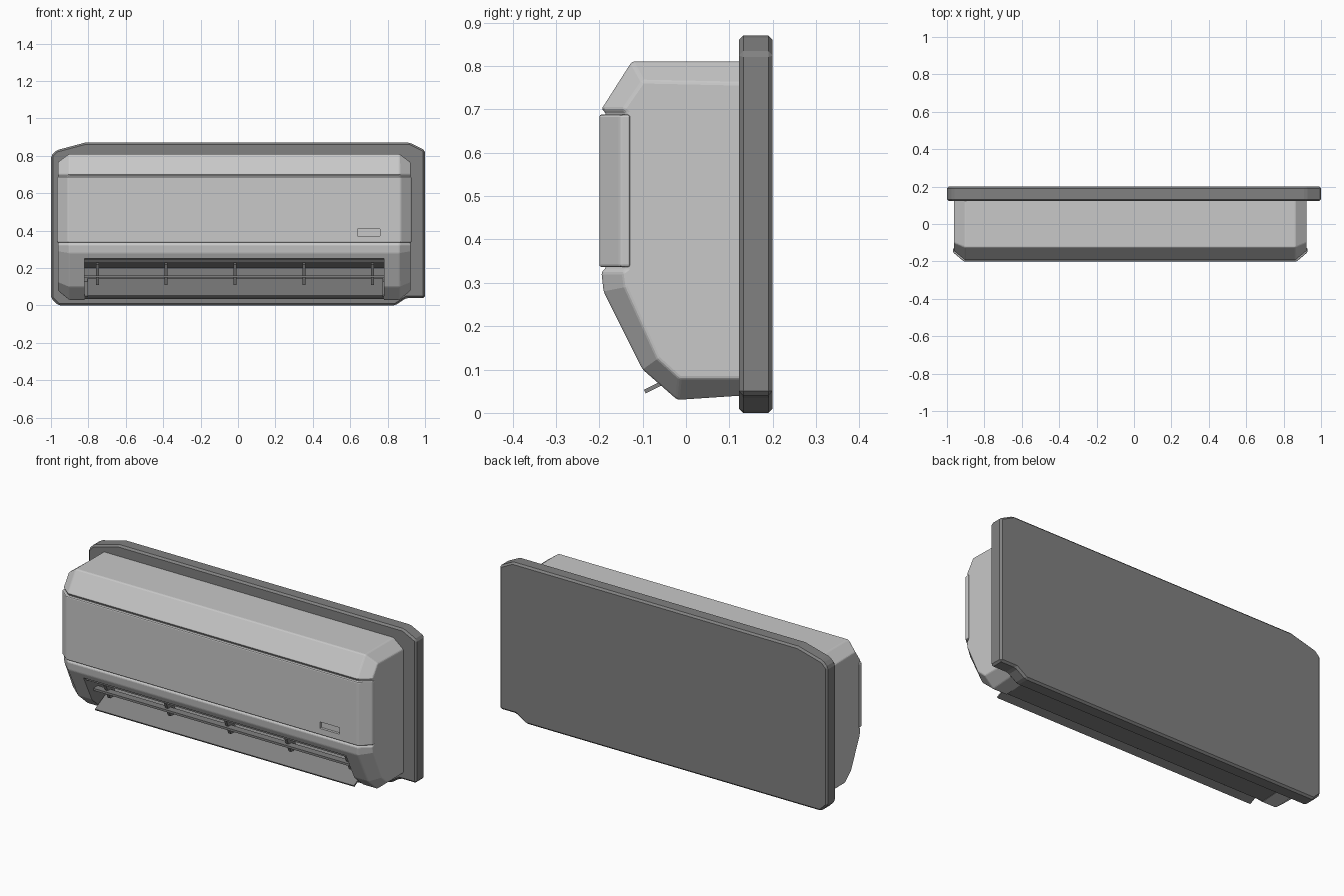
import bpy, bmesh

if "Cube" in bpy.data.objects:
    bpy.data.objects.remove(bpy.data.objects["Cube"])


def material(name, v):
    m = bpy.data.materials.new(name)
    m.diffuse_color = (v, v, v, 1)
    m.use_nodes = True
    m.node_tree.nodes["Principled BSDF"].inputs["Base Color"].default_value = m.diffuse_color
    return m


LIGHT = material("light_grey", 0.58)
DARK = material("dark_grey", 0.22)


def loft(name, rings, mats, bevel=0, segments=1):
    """Skin equal-length rings of points and cap both ends."""
    bm = bmesh.new()
    vs = [[bm.verts.new(p) for p in r] for r in rings]
    n = len(vs[0])
    for a, b in zip(vs, vs[1:]):
        for i in range(n):
            j = (i + 1) % n
            bm.faces.new((a[i], a[j], b[j], b[i]))
    bm.faces.new(vs[0])
    bm.faces.new(vs[-1])
    bmesh.ops.recalc_face_normals(bm, faces=bm.faces)
    me = bpy.data.meshes.new(name)
    bm.to_mesh(me)
    bm.free()
    ob = bpy.data.objects.new(name, me)
    bpy.context.collection.objects.link(ob)
    for m in mats:
        me.materials.append(m)
    if bevel:
        mod = ob.modifiers.new("bevel", 'BEVEL')
        mod.width, mod.segments = bevel, segments
        mod.limit_method, mod.angle_limit = 'ANGLE', 0.35
    return ob


def prism(name, pts, axis, a, b, mats, **kw):
    """Extrude a 2D outline along an axis from a to b."""
    def place(p, t):
        return {'x': (t, p[0], p[1]), 'y': (p[0], t, p[1]), 'z': (p[0], p[1], t)}[axis]
    return loft(name, [[place(p, t) for p in pts] for t in (a, b)], mats, **kw)


def rect(a0, a1, b0, b1):
    return [(a0, b0), (a1, b0), (a1, b1), (a0, b1)]


def cut(ob, cutter):
    cutter.hide_render = True
    cutter.hide_viewport = True
    for p in cutter.data.polygons:
        p.material_index = len(cutter.data.materials) - 1
    mod = ob.modifiers.new("cut", 'BOOLEAN')
    mod.operation, mod.solver, mod.object = 'DIFFERENCE', 'EXACT', cutter


# wall plate with irregular clipped corners
plate = [(-1, .80), (-.97, .83), (-.82, .87), (.92, .87), (1, .83), (1, .04),
         (.90, .04), (.84, 0), (-.96, 0), (-1, .04)]
prism("wall_plate", plate, 'y', .122, .2, [DARK], bevel=.01)

# main housing: side profile, narrowed at both ends
outer = [(.13, .81), (-.125, .81), (-.195, .70), (-.185, .692), (-.185, .333),
         (-.195, .325), (-.19, .28), (-.10, .10), (-.02, .03), (.13, .04)]
inner = [(.13, .76), (-.10, .765), (-.145, .70), (-.135, .692), (-.135, .333),
         (-.145, .325), (-.14, .29), (-.065, .125), (-.015, .08), (.13, .08)]
XL, XR, CH = -.963, .923, .06
sections = [(XL, inner), (XL + CH, outer), (XR - CH, outer), (XR, inner)]
body = loft("housing", [[(x, y, z) for y, z in p] for x, p in sections],
            [LIGHT, DARK], bevel=.006, segments=2)

# air outlet opening through the lower slope and underside
OL, OR = -.82, .78
opening = [(-.3, .25), (-.02, .25), (.09, .2), (.09, -.05), (-.3, -.05)]
cut(body, prism("outlet_cutter", opening, 'x', OL, OR, [LIGHT, DARK]))

# front cover wrapping round the chamfered ends
cover = [(-.967, -.128), (-.967, -.152), (-.91, -.2), (.87, -.2),
         (.927, -.152), (.927, -.128)]
panel = prism("front_cover", cover, 'z', .336, .688, [LIGHT], bevel=.006, segments=2)
cut(panel, prism("display_cutter", rect(.64, .76, .372, .408), 'y', -.25, -.186, [LIGHT]))

# outlet floor and tilted flap
floor = [(-.04, .05), (-.02, .035), (.12, .04), (.12, .14), (.08, .125)]
prism("outlet_floor", floor, 'x', OL, OR, [DARK])
flap = [(-.097, .053), (-.093, .045), (.09, .135), (.086, .145)]
prism("flap", flap, 'x', OL + .015, OR - .005, [DARK])

# horizontal louvres and upright guide fins
for i, (y, z) in enumerate([(-.09, .155), (-.155, .238)]):
    prism(f"louvre_{i}", rect(y, y + .04, z - .006, z + .006), 'x', OL, OR, [DARK])
for i in range(5):
    x = -.752 + i * .368
    prism(f"guide_fin_{i}", [(-.1, .22), (-.04, .23), (0, .11), (-.05, .11)],
          'x', x - .008, x + .008, [DARK])
